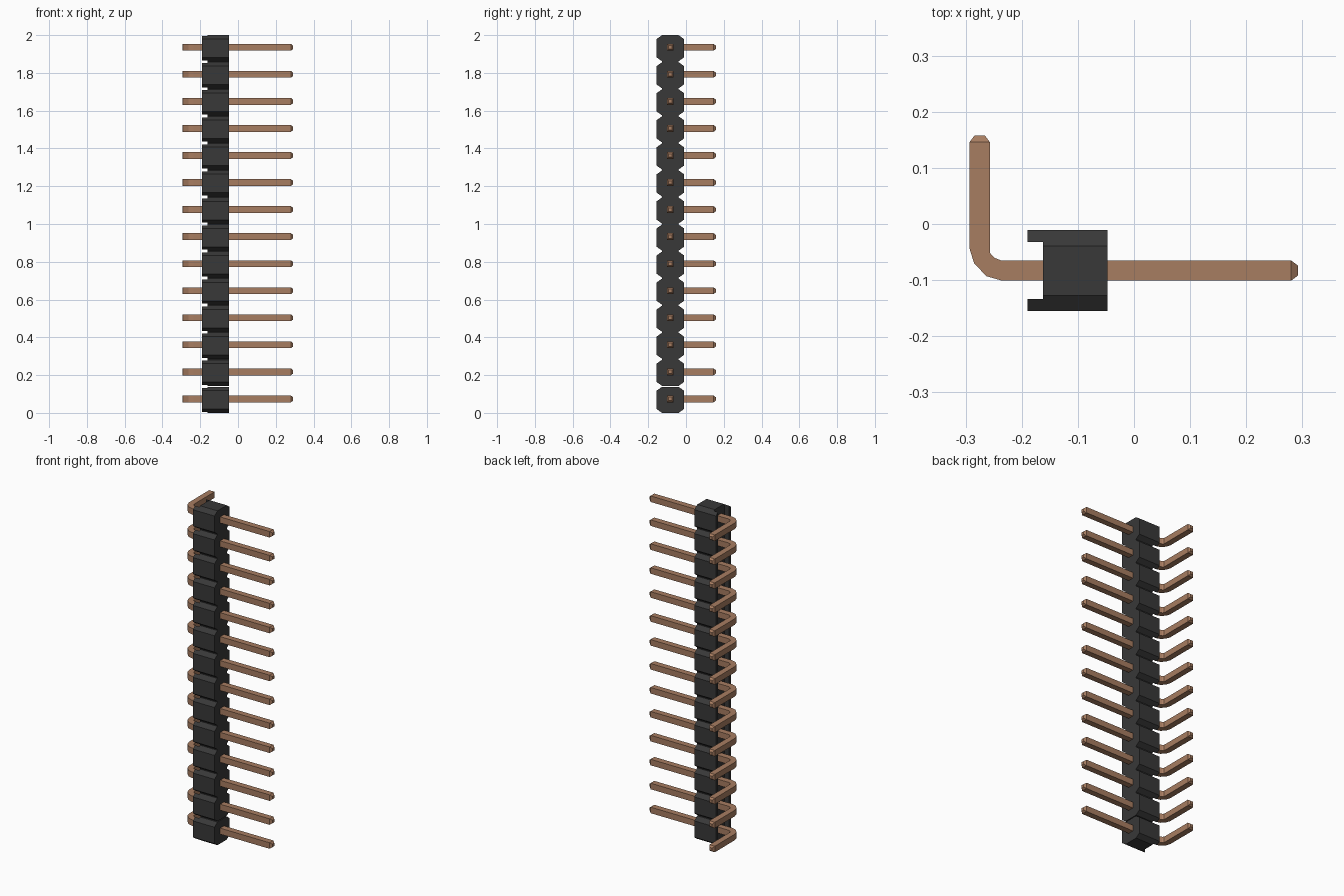
import bpy
import bmesh

cube = bpy.data.objects.get("Cube")
if cube:
    bpy.data.objects.remove(cube)

COUNT = 14
PITCH = 0.1432
FIRST_Z = 0.074          # height of the lowest pin
LOW, HIGH = -0.074, 0.064  # housing cell extent around its pin
MID_Y = -0.083


def material(name, color):
    m = bpy.data.materials.new(name)
    m.use_nodes = True
    m.diffuse_color = color
    m.node_tree.nodes["Principled BSDF"].inputs["Base Color"].default_value = color
    return m


plastic = material("black plastic", (0.040, 0.040, 0.040, 1))
metal = material("copper metal", (0.39, 0.205, 0.12, 1))


def loft(bm, rings):
    """Closed solid through rings of equal vertex count."""
    loops = [[bm.verts.new(p) for p in ring] for ring in rings]
    for a, b in zip(loops, loops[1:]):
        for i in range(len(a)):
            j = (i + 1) % len(a)
            bm.faces.new((a[i], a[j], b[j], b[i]))
    bm.faces.new(loops[0])
    bm.faces.new(loops[-1])


def prism(bm, profile, x0, x1):
    """Extrude a y-z profile along x."""
    loft(bm, [[(x, y, z) for y, z in profile] for x in (x0, x1)])


def finish(name, bm, mat, z, count):
    bmesh.ops.recalc_face_normals(bm, faces=bm.faces)
    mesh = bpy.data.meshes.new(name)
    bm.to_mesh(mesh)
    bm.free()
    mesh.materials.append(mat)
    obj = bpy.data.objects.new(name, mesh)
    obj.location.z = z
    bpy.context.collection.objects.link(obj)
    arr = obj.modifiers.new("stack", "ARRAY")
    arr.count = count
    arr.use_relative_offset = False
    arr.use_constant_offset = True
    arr.constant_offset_displace = (0, 0, PITCH)


# Housing cells: chamfered core with two lips forming a rear channel
half, flat, inner = 0.072, 0.044, 0.051
drop = 0.02
lip_drop = drop * (inner - flat) / (half - flat)
bm = bmesh.new()
core = [(-flat, LOW), (flat, LOW), (half, LOW + drop), (half, HIGH - drop),
        (flat, HIGH), (-flat, HIGH), (-half, HIGH - drop), (-half, LOW + drop)]
prism(bm, [(MID_Y + y, z) for y, z in core], -0.162, -0.047)
lip = [(inner, LOW + lip_drop), (half, LOW + drop),
       (half, HIGH - drop), (inner, HIGH - lip_drop)]
for side in (-1, 1):
    prism(bm, [(MID_Y + side * y, z) for y, z in lip], -0.19, -0.162)
finish("housing_cells", bm, plastic, FIRST_Z, COUNT)

# Webs joining neighbouring cells; the lowest cell is snapped free
bm = bmesh.new()
web = [(-flat, HIGH), (flat, HIGH), (flat, PITCH + LOW), (-flat, PITCH + LOW)]
prism(bm, [(MID_Y + y, z) for y, z in web], -0.162, -0.047)
finish("housing_webs", bm, plastic, FIRST_Z + PITCH, COUNT - 2)

# Bent square pins with tapered tips: outer point, inner point, half height
T, P = 0.018, 0.009
stations = [
    ((0.292, -0.092), (0.292, -0.074), P),
    ((0.28, -0.101), (0.28, -0.065), T),
    ((-0.235, -0.101), (-0.237, -0.065), T),
    ((-0.263, -0.093), (-0.249, -0.060), T),
    ((-0.285, -0.070), (-0.256, -0.053), T),
    ((-0.293, -0.044), (-0.257, -0.044), T),
    ((-0.293, 0.146), (-0.257, 0.146), T),
    ((-0.284, 0.158), (-0.266, 0.158), P),
]
bm = bmesh.new()
loft(bm, [[(*o, -h), (*i, -h), (*i, h), (*o, h)] for o, i, h in stations])
finish("bent_pins", bm, metal, FIRST_Z, COUNT)
